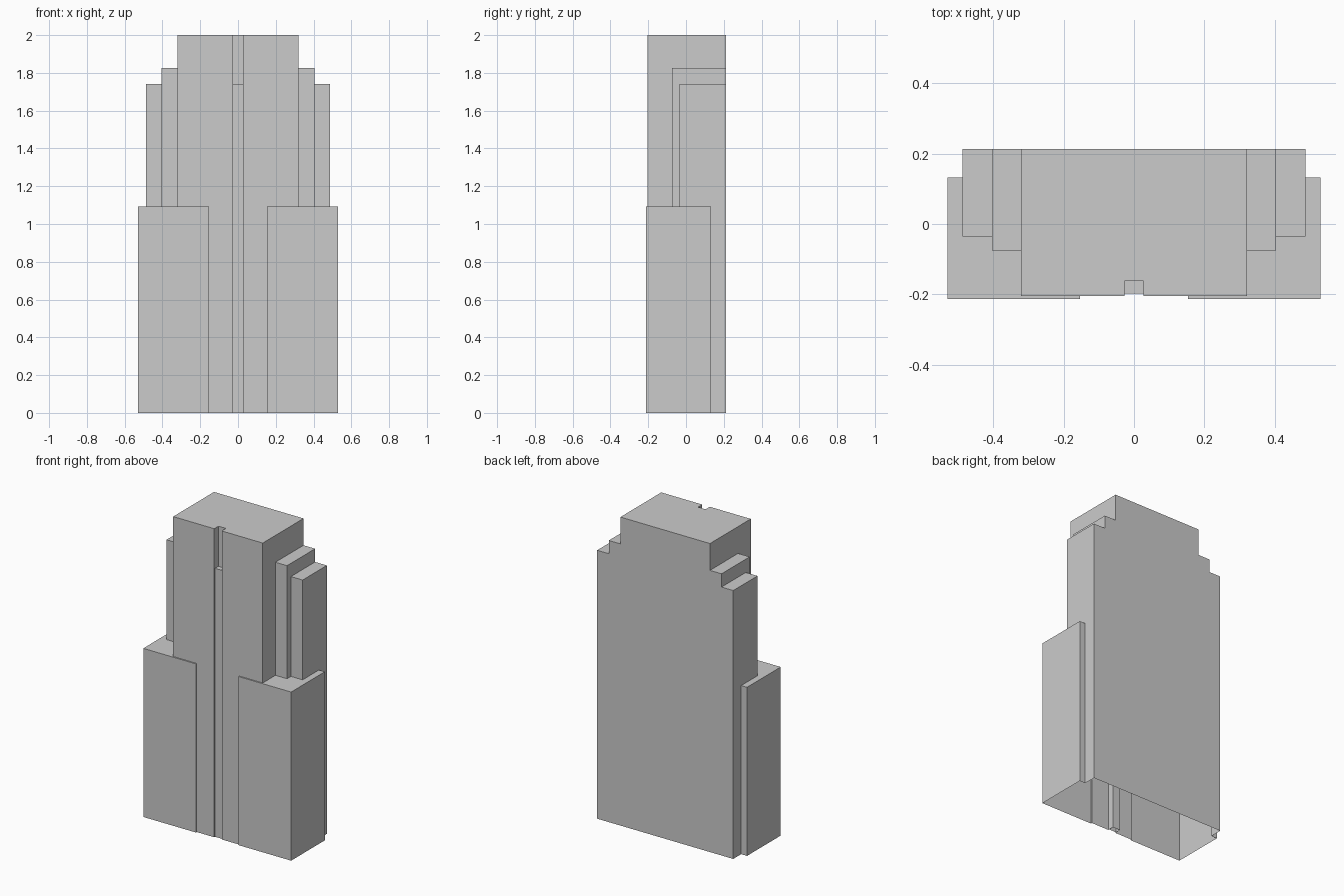
import bpy, bmesh

if "Cube" in bpy.data.objects:
    bpy.data.objects.remove(bpy.data.objects["Cube"])

# Key levels and positions (right half; a mirror modifier makes the left)
LEDGE, LOW, MID, TOP = 1.093, 1.74, 1.826, 2.0
FRONT, SHAFT, BACK = -0.213, -0.205, 0.213
SLOT, SLOT_Y, STRIP_Y = 0.027, -0.162, -0.197
X1, X2, X3, X4 = 0.321, 0.404, 0.488, 0.53
Y1, Y2, WING_Y, WING_X = -0.075, -0.035, 0.132, 0.153


def part(name, walls=(), plates=(), upright=()):
    """walls: (path, z0, z1); plates: (outline, z); upright: (xz outline, y)."""
    bm = bmesh.new()

    def face(pts):
        bm.faces.new([bm.verts.new(p) for p in pts])

    for path, z0, z1 in walls:
        for (ax, ay), (bx, by) in zip(path, path[1:]):
            face([(ax, ay, z0), (bx, by, z0), (bx, by, z1), (ax, ay, z1)])
    for outline, z in plates:
        face([(x, y, z) for x, y in outline])
    for outline, y in upright:
        face([(x, y, z) for x, z in outline])
    bmesh.ops.remove_doubles(bm, verts=bm.verts, dist=1e-5)
    mesh = bpy.data.meshes.new(name)
    bm.to_mesh(mesh)
    bm.free()
    obj = bpy.data.objects.new(name, mesh)
    bpy.context.collection.objects.link(obj)
    obj.modifiers.new("Mirror", 'MIRROR')
    return obj


def rect(x0, y0, x1, y1):
    return [(x0, y0), (x1, y0), (x1, y1), (x0, y1)]


# Wide lower wings with their ledge, open underneath
part("base_wings",
     walls=[([(WING_X, SHAFT), (WING_X, FRONT), (X4, FRONT),
              (X4, WING_Y), (X3, WING_Y)], 0, LEDGE)],
     plates=[([(WING_X, FRONT), (X4, FRONT), (X4, WING_Y), (X3, WING_Y),
               (X3, Y2), (X2, Y2), (X2, Y1), (X1, Y1),
               (X1, SHAFT), (WING_X, SHAFT)], LEDGE)])

# Central shaft: front, sides and notched roof
part("central_shaft",
     walls=[([(SLOT, SHAFT), (WING_X, SHAFT)], 0, LEDGE),
            ([(SLOT, SHAFT), (X1, SHAFT), (X1, Y1)], LEDGE, TOP),
            ([(X1, Y1), (X1, BACK)], MID, TOP)],
     plates=[([(0, SLOT_Y), (SLOT, SLOT_Y), (SLOT, SHAFT), (X1, SHAFT),
               (X1, BACK), (0, BACK)], TOP)])

# Vertical slot in the front and the strip that fills its lower part
part("front_slot",
     walls=[([(0, SLOT_Y), (SLOT, SLOT_Y), (SLOT, SHAFT)], 0, TOP)])
part("slot_strip",
     walls=[([(0, STRIP_Y), (SLOT, STRIP_Y)], 0, LOW)],
     plates=[(rect(0, STRIP_Y, SLOT, SLOT_Y), LOW)])

# Stepped shoulders
part("inner_shoulders",
     walls=[([(X1, Y1), (X2, Y1), (X2, Y2)], LEDGE, MID),
            ([(X2, Y2), (X2, BACK)], LOW, MID)],
     plates=[(rect(X1, Y1, X2, BACK), MID)])
part("outer_shoulders",
     walls=[([(X2, Y2), (X3, Y2), (X3, WING_Y)], LEDGE, LOW),
            ([(X3, WING_Y), (X3, BACK)], 0, LOW)],
     plates=[(rect(X2, Y2, X3, BACK), LOW)])

# Flat stepped back wall
part("back_wall",
     upright=[([(0, 0), (0, TOP), (X1, TOP), (X1, MID), (X2, MID),
                (X2, LOW), (X3, LOW), (X3, 0)], BACK)])
